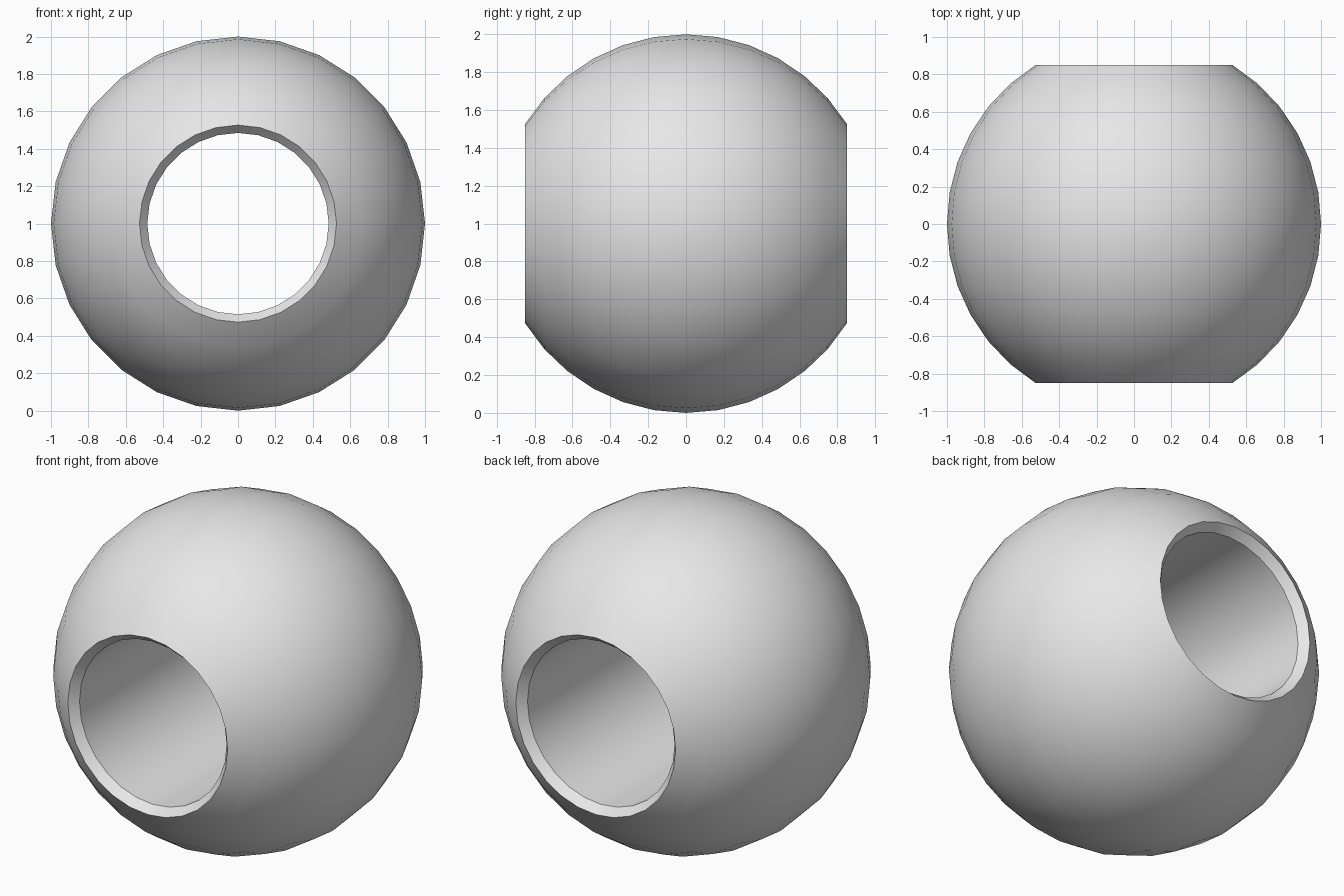
import bpy
import bmesh
from math import asin, sin, cos, tau

cube = bpy.data.objects.get("Cube")
if cube:
    bpy.data.objects.remove(cube, do_unlink=True)

SEGMENTS = 28      # sides around the hole axis
ARC_STEPS = 12     # steps along the outer curve
HALF_DEPTH = 0.85
BORE = 0.485
CHAMFER_Y = 0.80

# Plain grey material
grey = bpy.data.materials.new("light_grey")
grey.use_nodes = True
colour = (0.8, 0.8, 0.8, 1)
grey.diffuse_color = colour
shader = grey.node_tree.nodes["Principled BSDF"]
shader.inputs["Base Color"].default_value = colour
shader.inputs["Roughness"].default_value = 0.6

# Closed profile (radius, y): outer arc, then chamfered rims and bore
limit = asin(HALF_DEPTH)
angles = [-limit + 2 * limit * i / ARC_STEPS for i in range(ARC_STEPS + 1)]
profile = [(cos(a), sin(a)) for a in angles]
profile += [(BORE, CHAMFER_Y), (BORE, -CHAMFER_Y)]

# Turn the profile around the y axis
bm = bmesh.new()
rings = []
for s in range(SEGMENTS):
    t = tau * s / SEGMENTS
    rings.append([bm.verts.new((r * cos(t), y, 1 + r * sin(t))) for r, y in profile])
n = len(profile)
for s in range(SEGMENTS):
    a, b = rings[s], rings[(s + 1) % SEGMENTS]
    for i in range(n):
        j = (i + 1) % n
        bm.faces.new((a[i], a[j], b[j], b[i]))
bmesh.ops.recalc_face_normals(bm, faces=bm.faces)

mesh = bpy.data.meshes.new("bead")
bm.to_mesh(mesh)
bm.free()
mesh.materials.append(grey)
bead = bpy.data.objects.new("bead", mesh)
bpy.context.collection.objects.link(bead)

# Smooth curves, crisp rim edges
bpy.ops.object.select_all(action="DESELECT")
bead.select_set(True)
bpy.context.view_layer.objects.active = bead
bpy.ops.object.shade_smooth_by_angle(angle=0.5)
